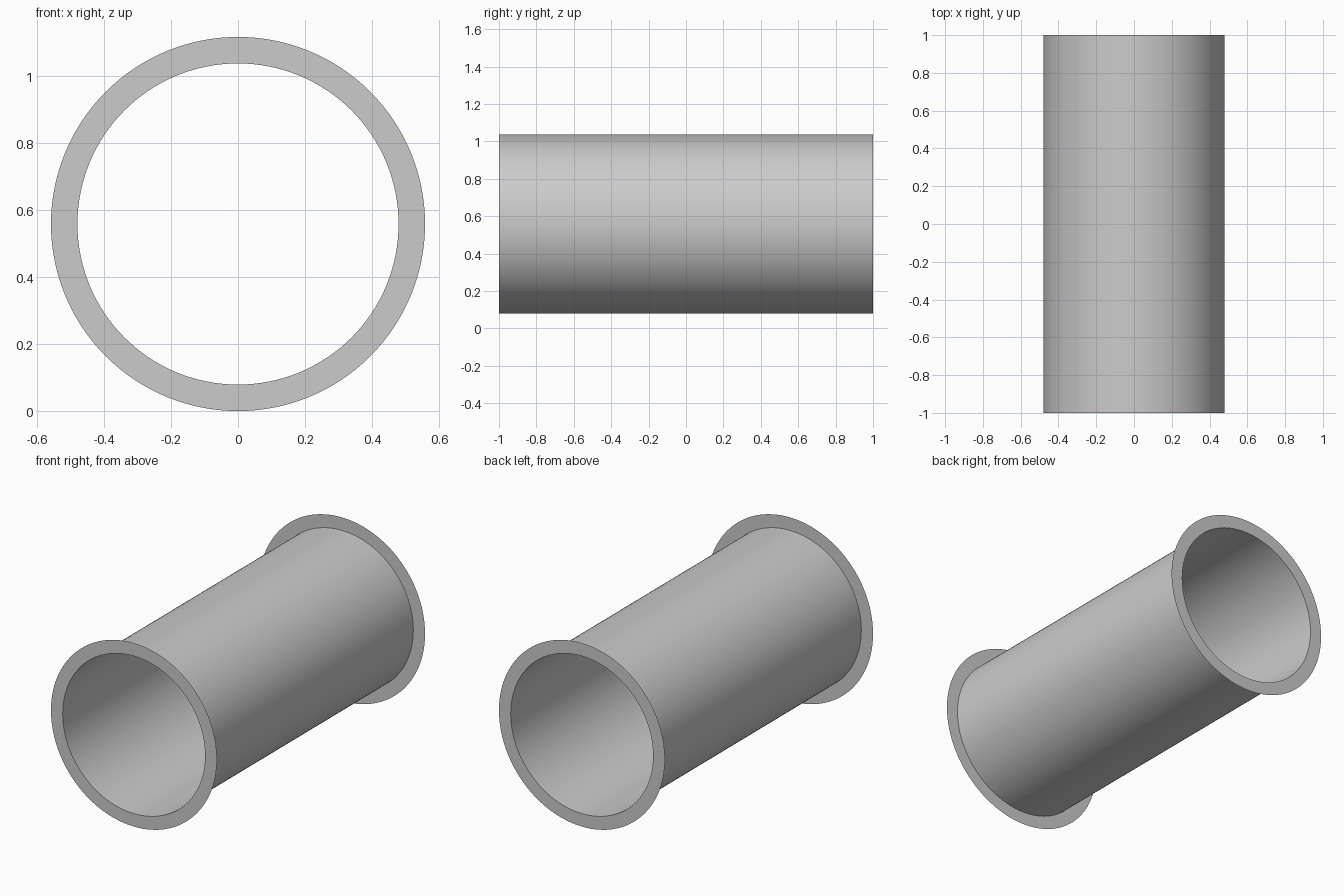
import bpy
import bmesh
from math import cos, sin, tau

if "Cube" in bpy.data.objects:
    bpy.data.objects.remove(bpy.data.objects["Cube"])

SEGMENTS = 128
R_TUBE, R_FLANGE, HALF_LENGTH = 0.479, 0.558, 1.0


def revolve(name, start, end):
    """Sheet swept round the pipe axis between two (radius, y) points."""
    bm = bmesh.new()
    rings = [[bm.verts.new((r * cos(tau * i / SEGMENTS), y, R_FLANGE + r * sin(tau * i / SEGMENTS)))
              for i in range(SEGMENTS)] for r, y in (start, end)]
    a, b = rings
    for i in range(SEGMENTS):
        j = (i + 1) % SEGMENTS
        face = bm.faces.new((a[i], b[i], b[j], a[j]))
        face.smooth = start[0] == end[0]
    mesh = bpy.data.meshes.new(name)
    bm.to_mesh(mesh)
    bm.free()
    obj = bpy.data.objects.new(name, mesh)
    bpy.context.collection.objects.link(obj)
    return obj


# Thin open tube
revolve("pipe_tube", (R_TUBE, -HALF_LENGTH), (R_TUBE, HALF_LENGTH))

# Flat ring flanges at both ends, facing outwards
revolve("front_flange", (R_FLANGE, -HALF_LENGTH), (R_TUBE, -HALF_LENGTH))
revolve("back_flange", (R_TUBE, HALF_LENGTH), (R_FLANGE, HALF_LENGTH))
